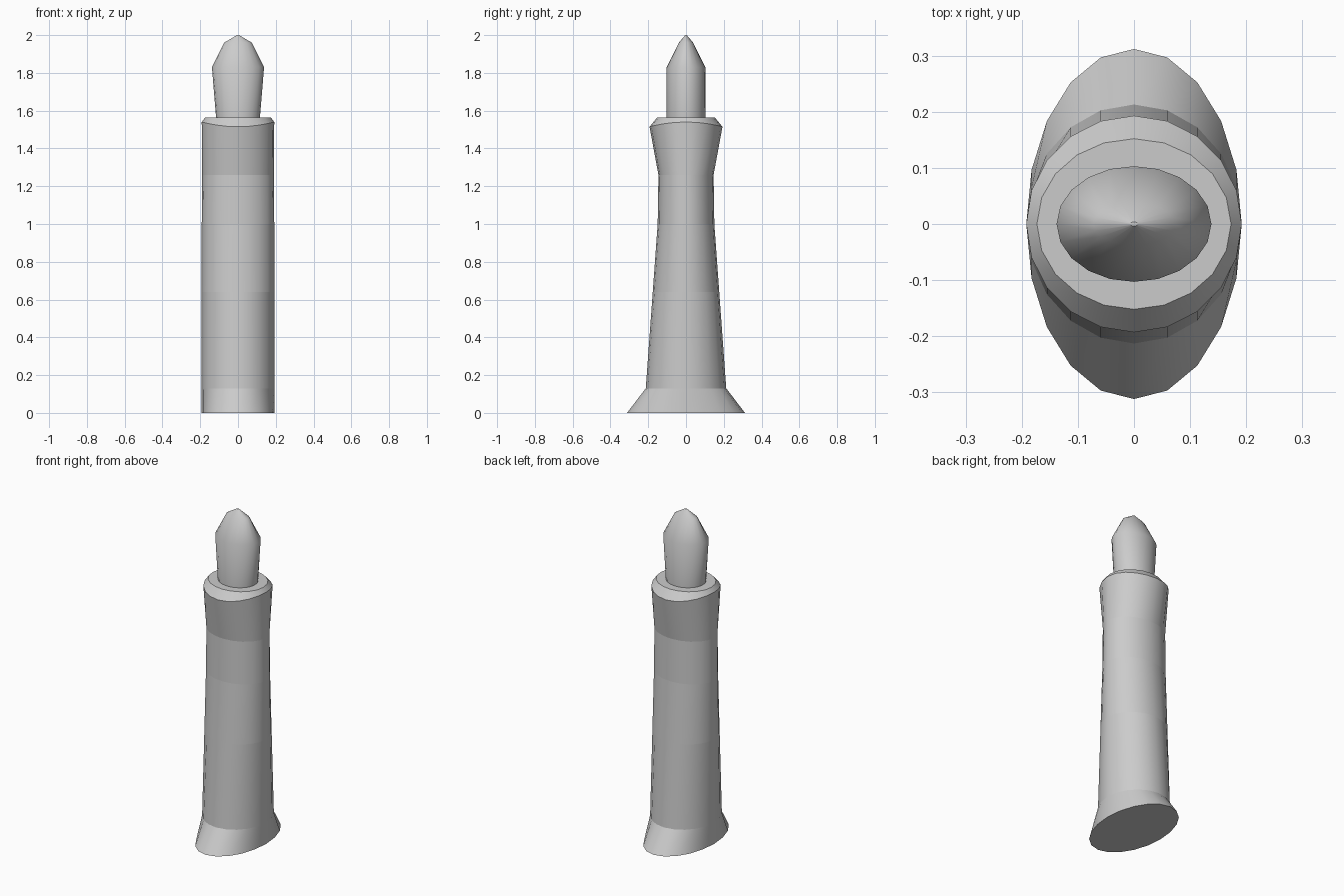
import bpy, math

if "Cube" in bpy.data.objects:
    bpy.data.objects.remove(bpy.data.objects["Cube"])

SIDES = 20


def loft(name, rings, sharp_rings):
    """Stack elliptical rings (rx, ry, z, side_lift) into a closed, smooth solid."""
    verts, faces = [], []
    for rx, ry, z, lift in rings:
        for i in range(SIDES):
            a = 2 * math.pi * i / SIDES
            c, s = math.cos(a), math.sin(a)
            verts.append((rx * c, ry * s, z + lift * c * c))
    for r in range(len(rings) - 1):
        for i in range(SIDES):
            j = (i + 1) % SIDES
            a, b = r * SIDES, (r + 1) * SIDES
            faces.append((a + i, a + j, b + j, b + i))
    faces.append(tuple(reversed(range(SIDES))))
    top = (len(rings) - 1) * SIDES
    faces.append(tuple(range(top, top + SIDES)))

    mesh = bpy.data.meshes.new(name)
    mesh.from_pydata(verts, [], faces)
    for p in mesh.polygons:
        p.use_smooth = len(p.vertices) == 4
    # crisp creases between the bands, smooth around the circumference
    for e in mesh.edges:
        a, b = (v // SIDES for v in e.vertices)
        if a == b and a in sharp_rings:
            e.use_edge_sharp = True
    obj = bpy.data.objects.new(name, mesh)
    bpy.context.collection.objects.link(obj)
    return obj


# Barrel: oval flared foot, waisted shaft, chamfered collar
loft("barrel", [
    (0.192, 0.312, 0.0, 0),
    (0.192, 0.213, 0.13, 0),
    (0.192, 0.176, 0.64, 0),
    (0.192, 0.150, 1.00, 0),
    (0.190, 0.146, 1.26, 0),
    (0.192, 0.193, 1.515, 0.025),
    (0.173, 0.152, 1.565, 0),
], {0, 1, 2, 3, 4, 5, 6})

# Tip: bullet-shaped tongue, wider across x than y
loft("tip", [
    (0.115, 0.103, 1.55, 0),
    (0.138, 0.103, 1.83, 0),
    (0.073, 0.038, 1.96, 0),
    (0.006, 0.004, 2.00, 0),
], {0})
